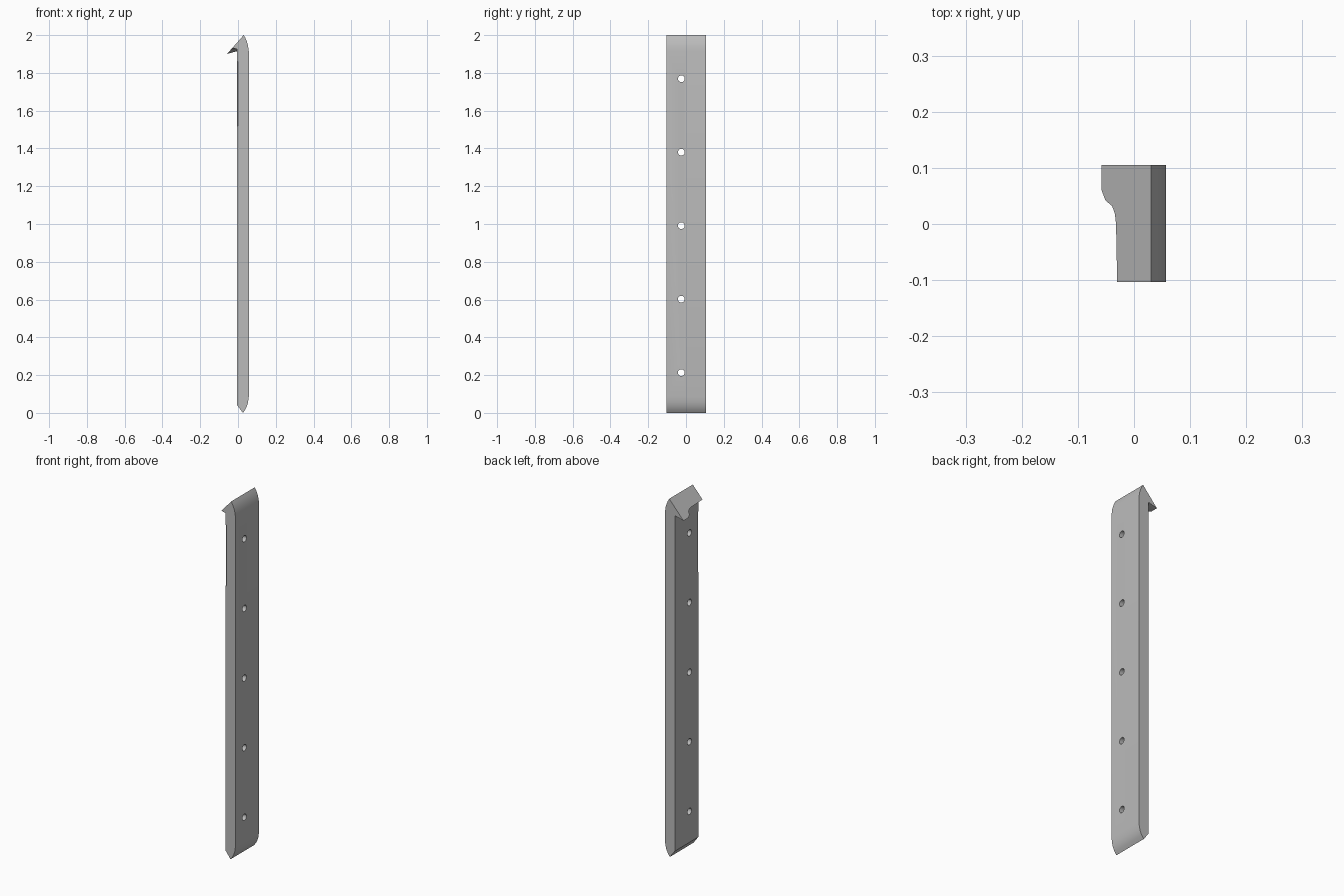
import bpy
import bmesh
from math import pi
from mathutils import Matrix

if "Cube" in bpy.data.objects:
    bpy.data.objects.remove(bpy.data.objects["Cube"], do_unlink=True)

grey = bpy.data.materials.new("plain_grey")
grey.use_nodes = True
grey.diffuse_color = (0.5, 0.5, 0.5, 1)
grey.node_tree.nodes["Principled BSDF"].inputs["Base Color"].default_value = (0.5, 0.5, 0.5, 1)

BACK, FACE = -0.004, 0.057          # faces of the strip along x
FRONT_Y, REAR_Y = -0.103, 0.105


def make_object(name, bm):
    bmesh.ops.recalc_face_normals(bm, faces=bm.faces)
    mesh = bpy.data.meshes.new(name)
    bm.to_mesh(mesh)
    bm.free()
    obj = bpy.data.objects.new(name, mesh)
    bpy.context.collection.objects.link(obj)
    mesh.materials.append(grey)
    return obj


def section(tip_x):
    """Outline in x and z: ridge, rounded face, foot, back, hook."""
    slope = 1.13
    tip_z = 2 - slope * (0.03 - tip_x)
    root_z = 1.925 + 0.35 * (tip_x + 0.03)
    return [(0.03, 2), (0.039, 1.985), (0.047, 1.966), (0.053, 1.945), (FACE, 1.915),
            (FACE, 0.085), (0.053, 0.055), (0.047, 0.034), (0.038, 0.016), (0.026, 0),
            (BACK, 0.04), (BACK, root_z), (tip_x, tip_z)]


# Strip with a hooked top lip, lofted from front to rear
lip = [(FRONT_Y, -0.03), (0, -0.032), (0.018, -0.034), (0.032, -0.039),
       (0.042, -0.051), (0.061, -0.058), (REAR_Y, -0.058)]
bm = bmesh.new()
rings = [[bm.verts.new((x, y, z)) for x, z in section(tip)] for y, tip in lip]
for a, b in zip(rings, rings[1:]):
    for i in range(len(a)):
        j = (i + 1) % len(a)
        bm.faces.new((a[i], a[j], b[j], b[i]))
bm.faces.new(rings[0])
bm.faces.new(rings[-1])
bmesh.ops.dissolve_limit(bm, angle_limit=0.002, verts=bm.verts, edges=bm.edges)
strip = make_object("hooked_strip", bm)

# Five screw holes through the strip
bm = bmesh.new()
for i in range(5):
    place = Matrix.Translation((0.02, -0.025, 0.213 + 0.389 * i)) @ Matrix.Rotation(pi / 2, 4, "Y")
    bmesh.ops.create_cone(bm, cap_ends=True, segments=16, radius1=0.018, radius2=0.018,
                          depth=0.3, matrix=place)
holes = make_object("hole_cutter", bm)

# Shallow chip along the front back edge
bm = bmesh.new()
place = Matrix.Translation((BACK, FRONT_Y, 1.69)) @ Matrix.Rotation(pi / 4, 4, "Z")
bmesh.ops.create_cube(bm, size=1, matrix=place @ Matrix.Diagonal((0.007, 0.007, 0.34, 1)))
chip = make_object("chip_cutter", bm)

bpy.context.view_layer.objects.active = strip
strip.select_set(True)
for cutter in (holes, chip):
    cutter.hide_render = True
    mod = strip.modifiers.new("cut", "BOOLEAN")
    mod.operation, mod.solver, mod.object = "DIFFERENCE", "EXACT", cutter
    bpy.ops.object.modifier_apply(modifier=mod.name)
    bpy.data.objects.remove(cutter, do_unlink=True)
bpy.ops.object.shade_smooth_by_angle(angle=pi / 6)
